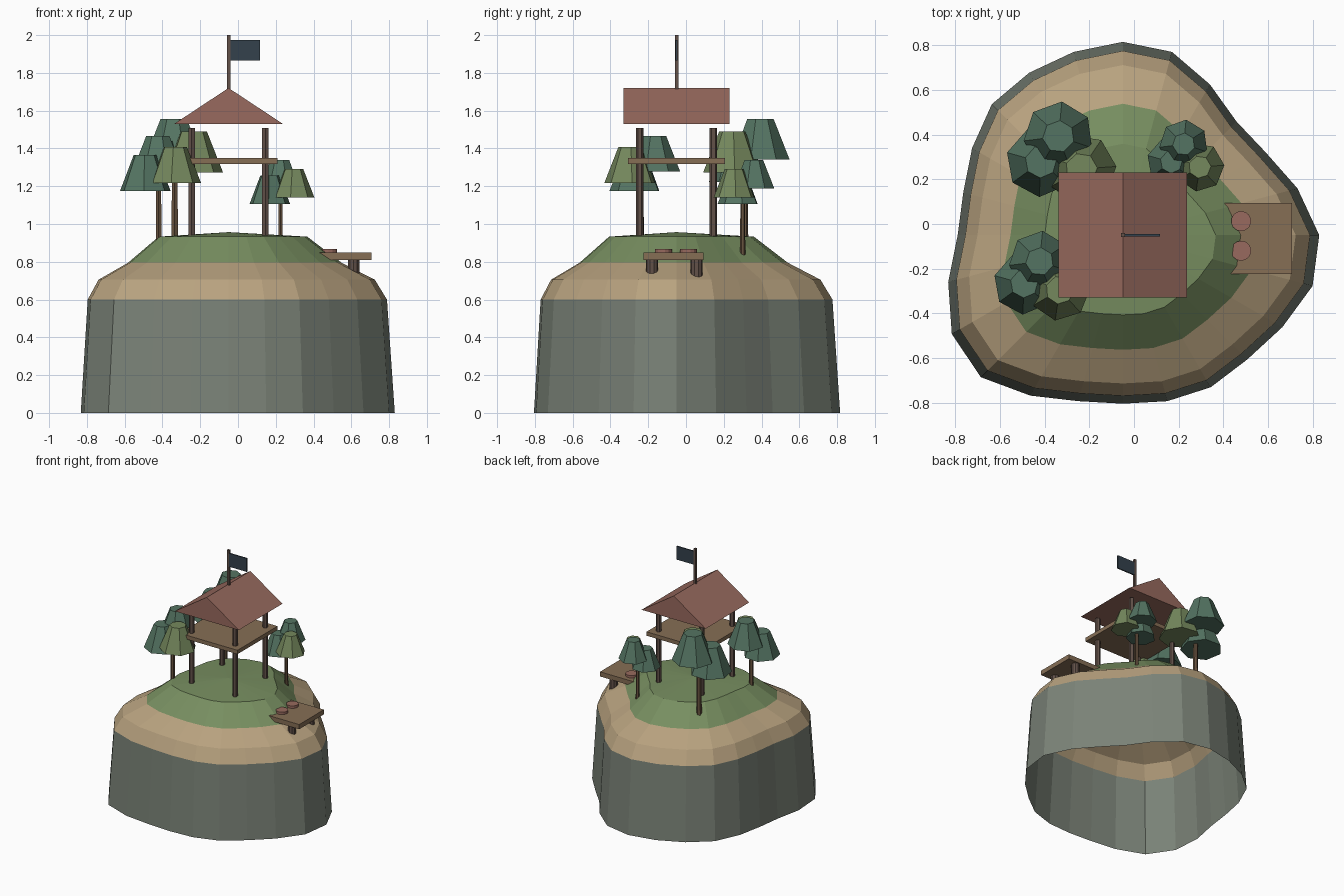
import bpy, bmesh, math
from mathutils import Vector

cube = bpy.data.objects.get("Cube")
if cube:
    bpy.data.objects.remove(cube, do_unlink=True)


def material(name, r, g, b):
    """Flat material from 0-255 screen values, stored as linear."""
    lin = [((c / 255 + 0.055) / 1.055) ** 2.4 for c in (r, g, b)] + [1]
    m = bpy.data.materials.new(name)
    m.use_nodes = True
    m.diffuse_color = lin
    m.node_tree.nodes["Principled BSDF"].inputs["Base Color"].default_value = lin
    return m


ROCK = material("rock grey", 122, 130, 119)
SAND = material("sand", 184, 162, 127)
GRASS = material("grass green", 119, 142, 96)
PINE = material("dark foliage", 84, 116, 98)
LEAF = material("light foliage", 117, 136, 93)
BARK = material("bark brown", 104, 83, 63)
POST = material("dark wood", 98, 81, 73)
WOOD = material("plank wood", 134, 110, 85)
CLAY = material("clay red", 152, 106, 94)
NAVY = material("navy cloth", 52, 65, 76)


def finish(name, bm, *mats):
    me = bpy.data.meshes.new(name)
    bm.to_mesh(me)
    bm.free()
    for m in mats:
        me.materials.append(m)
    ob = bpy.data.objects.new(name, me)
    bpy.context.collection.objects.link(ob)
    return ob


def box(name, mat, x, y, z):
    """Box from three (low, high) ranges."""
    bm = bmesh.new()
    bmesh.ops.create_cube(bm, size=1)
    for v in bm.verts:
        v.co = [lo + (c + 0.5) * (hi - lo) for c, (lo, hi) in zip(v.co, (x, y, z))]
    return finish(name, bm, mat)


def cone(name, mat, x, y, z0, z1, r0, r1, sides, turn=0.0):
    """Tapered prism standing at x, y."""
    bm = bmesh.new()
    bmesh.ops.create_cone(bm, cap_ends=True, segments=sides, radius1=r0,
                          radius2=r1, depth=z1 - z0)
    ob = finish(name, bm, mat)
    ob.location = (x, y, (z0 + z1) / 2)
    ob.rotation_euler.z = turn
    return ob


# Island: one irregular outline scaled into stacked rings, open underneath
CX, CY = -0.05, -0.05
OUTLINE = [.88, .81, .74, .72, .78, .85, .866, .85, .84, .83, .78, .74,
           .74, .81, .885, .90, .83, .77, .755, .77, .787, .788, .825, .88]
LEVELS = [(0, 1), (.6, .953), (.705, .88), (.795, .68), (.933, .473)]
bm = bmesh.new()
n = len(OUTLINE)
rings = []
for z, s in LEVELS:
    rings.append([bm.verts.new((CX + r * s * math.cos(math.tau * i / n),
                                CY + r * s * math.sin(math.tau * i / n), z))
                  for i, r in enumerate(OUTLINE)])
summit = bm.verts.new((CX, CY, .957))
for i in range(n):
    j = (i + 1) % n
    for k, colour in enumerate((0, 1, 1, 2)):
        a, b = rings[k], rings[k + 1]
        bm.faces.new((a[i], a[j], b[j], b[i])).material_index = colour
    bm.faces.new((rings[-1][i], rings[-1][j], summit)).material_index = 2
finish("island", bm, ROCK, SAND, GRASS)

# Lookout hut: four posts, floor, gable roof
for sx in (-1, 1):
    for sy in (-1, 1):
        cone("hut_post", POST, CX + sx * .195, CY + sy * .195,
             .92, 1.508, .02, .02, 6)
box("hut_floor", WOOD, (CX - .26, CX + .26), (CY - .257, CY + .257), (1.318, 1.35))

bm = bmesh.new()
ends = [[bm.verts.new((CX + x, CY + y, z)) for x, z in
         ((-.288, 1.53), (.288, 1.53), (0, 1.72))] for y in (-.28, .28)]
bm.faces.new(ends[0])
bm.faces.new(reversed(ends[1]))
for i in range(3):
    j = (i + 1) % 3
    bm.faces.new((ends[0][j], ends[0][i], ends[1][i], ends[1][j]))
bmesh.ops.recalc_face_normals(bm, faces=bm.faces)
finish("hut_roof", bm, CLAY)

# Flag on the ridge
box("flag_pole", POST, (CX - .009, CX + .009), (CY - .009, CY + .009), (1.69, 2))
box("flag", NAVY, (CX, .117), (CY - .005, CY + .005), (1.866, 1.975))

# Jetty with legs and two low stools
box("jetty_deck", WOOD, (.39, .708), (-.225, .093), (.81, .848))
for y in (-.18, .055):
    cone("jetty_leg", POST, .612, y, .7, .815, .032, .032, 10)
for y in (.013, -.12):
    cone("jetty_stool", CLAY, .48, y, .84, .868, .045, .045, 14)

# Trees: one trunk each, three clustered crowns
CROWNS = [("light", LEAF, .087, -.056, 0), ("tall", PINE, -.003, .072, .06),
          ("low", PINE, -.072, -.028, -.043)]
for label, x, y, base, s in (("front_left", -.42, -.24, 1.217, 1),
                             ("back_left", -.335, .31, 1.272, 1.14),
                             ("back_right", .225, .30, 1.14, .8)):
    cone(label + "_trunk", BARK, x, y, .82, base + .12 * s, .018 * s, .014 * s, 6)
    for k, (kind, mat, dx, dy, dz) in enumerate(CROWNS):
        z = base + dz * s
        cone(f"{label}_{kind}_crown", mat, x + dx * s, y + dy * s,
             z, z + .19 * s, .138 * s, .063 * s, 7, .3 + k * .5)
